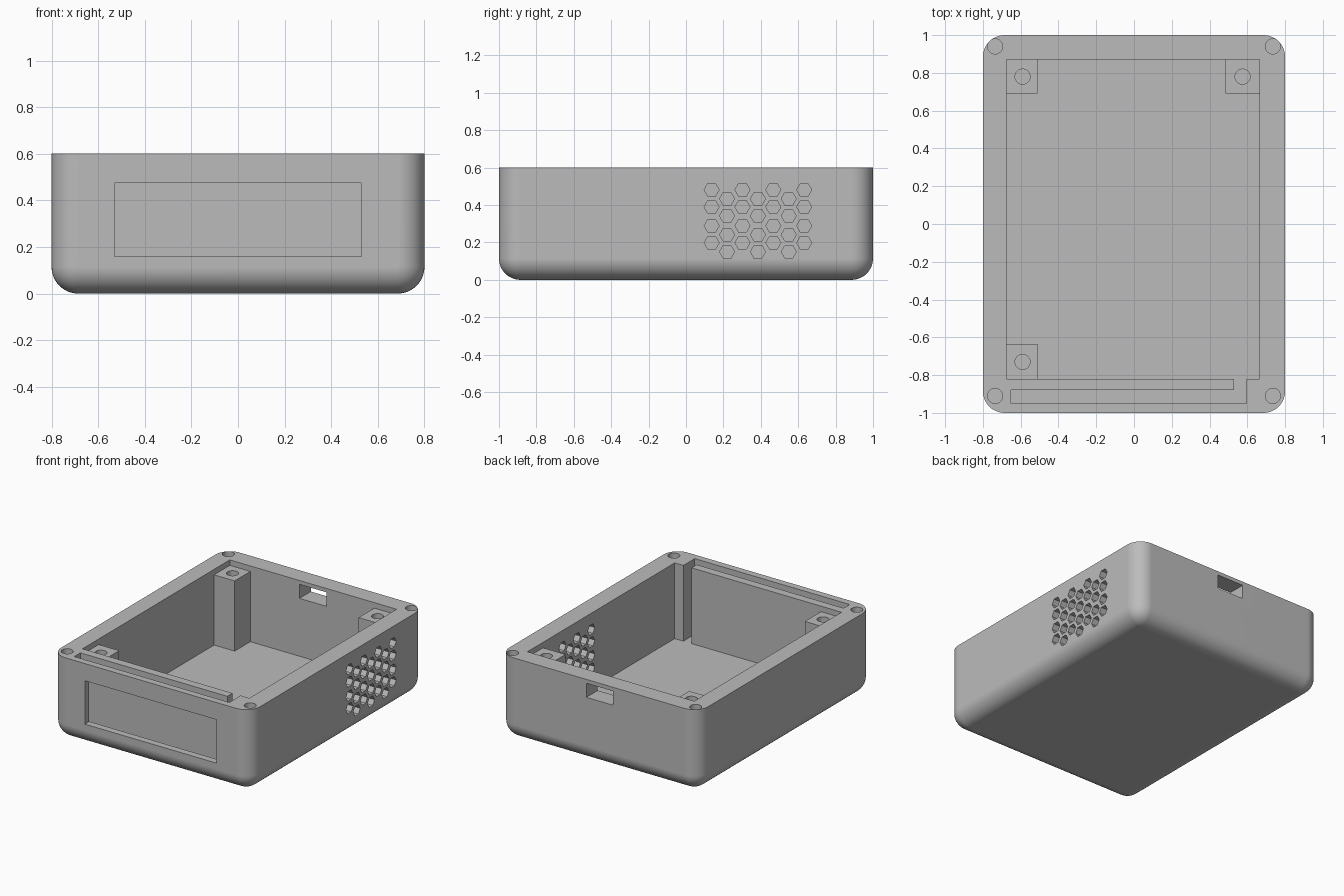
import bpy, bmesh, math
from mathutils import Matrix, Vector

cube = bpy.data.objects.get("Cube")
if cube:
    bpy.data.objects.remove(cube, do_unlink=True)

HEIGHT, FLOOR, RADIUS, POST_TOP = 0.6, 0.05, 0.115, 0.56

grey = bpy.data.materials.new("plain grey")
grey.use_nodes = True
grey.diffuse_color = (0.5, 0.5, 0.5, 1)
shader = next(n for n in grey.node_tree.nodes if n.type == 'BSDF_PRINCIPLED')
shader.inputs["Base Color"].default_value = grey.diffuse_color


def make(name, bm):
    bmesh.ops.recalc_face_normals(bm, faces=bm.faces)
    mesh = bpy.data.meshes.new(name)
    bm.to_mesh(mesh)
    bm.free()
    mesh.materials.append(grey)
    obj = bpy.data.objects.new(name, mesh)
    bpy.context.collection.objects.link(obj)
    return obj


def add_box(bm, x0, x1, y0, y1, z0, z1):
    centre = Vector((x0 + x1, y0 + y1, z0 + z1)) / 2
    size = Matrix.Diagonal((x1 - x0, y1 - y0, z1 - z0, 1))
    bmesh.ops.create_cube(bm, size=1, matrix=Matrix.Translation(centre) @ size)


def add_prism(bm, sides, radius, depth, matrix):
    bmesh.ops.create_cone(bm, cap_ends=True, segments=sides, radius1=radius,
                          radius2=radius, depth=depth, matrix=matrix)


def combine(target, bm, operation):
    """Apply a boolean with a temporary helper, then delete the helper."""
    helper = make("helper", bm)
    helper.hide_render = True
    mod = target.modifiers.new("boolean", 'BOOLEAN')
    mod.operation, mod.object, mod.solver = operation, helper, 'EXACT'
    bpy.context.view_layer.objects.active = target
    bpy.ops.object.modifier_apply(modifier=mod.name)
    bpy.data.objects.remove(helper, do_unlink=True)


# Outer shell: rounded uprights and rounded bottom, sharp rim
bm = bmesh.new()
add_box(bm, -0.8, 0.8, -1, 1, 0, HEIGHT)
rounded = [e for e in bm.edges if any(v.co.z < 0.01 for v in e.verts)]
bmesh.ops.bevel(bm, geom=rounded, offset=RADIUS, segments=12, profile=0.5,
                affect='EDGES', clamp_overlap=True)
case = make("enclosure_base", bm)

# Cavity, with the narrow display slot joined to it at the front
outline = [(-0.675, 0.87), (-0.675, -0.82), (0.53, -0.82), (0.53, -0.88),
           (-0.65, -0.88), (-0.65, -0.95), (0.595, -0.95), (0.595, -0.82),
           (0.665, -0.82), (0.665, 0.87)]
bm = bmesh.new()
base = bm.faces.new([bm.verts.new((x, y, FLOOR)) for x, y in outline])
top = bmesh.ops.extrude_face_region(bm, geom=[base])["geom"]
bmesh.ops.translate(bm, vec=(0, 0, HEIGHT),
                    verts=[v for v in top if isinstance(v, bmesh.types.BMVert)])
combine(case, bm, 'DIFFERENCE')

# Square mounting posts, sunk slightly into walls and floor
bm = bmesh.new()
for x0, x1, y0, y1 in [(-0.685, -0.51, 0.69, 0.88), (0.485, 0.675, 0.69, 0.88),
                       (-0.685, -0.51, -0.83, -0.635)]:
    add_box(bm, x0, x1, y0, y1, FLOOR - 0.01, POST_TOP)
combine(case, bm, 'UNION')

# Screw holes in the rim corners and in the posts
bm = bmesh.new()
rim = [(x, y, HEIGHT) for x in (-0.735, 0.735) for y in (-0.91, 0.94)]
posts = [(-0.59, 0.78, POST_TOP), (0.575, 0.78, POST_TOP), (-0.59, -0.73, POST_TOP)]
for spot in rim + posts:
    add_prism(bm, 28, 0.04, 0.4, Matrix.Translation(spot))
combine(case, bm, 'DIFFERENCE')

# Display window at the front and connector opening at the back
bm = bmesh.new()
add_box(bm, -0.53, 0.529, -1.1, -0.92, 0.16, 0.475)
add_box(bm, -0.115, 0.1, 0.8, 1.1, 0.47, 0.572)
combine(case, bm, 'DIFFERENCE')

# Honeycomb vents through the right-hand wall
bm = bmesh.new()
lie_down = Matrix.Rotation(math.pi / 2, 4, 'Y')
for column in range(7):
    for z in (0.198, 0.289, 0.39, 0.481):
        spot = (0.73, 0.137 + column * 0.0825, z - 0.048 * (column % 2))
        add_prism(bm, 6, 0.04, 0.3, Matrix.Translation(spot) @ lie_down
                  @ Matrix.Rotation(math.pi / 2, 4, 'Z'))
# Turn each hexagon so its points face along the wall
ys = [v.co.y for v in bm.verts]
if max(ys) - min(ys) < 6 * 0.0825 + 0.075:
    for start in range(0, len(bm.verts), 12):
        bm.verts.ensure_lookup_table()
        ring = bm.verts[start:start + 12]
        middle = sum((v.co for v in ring), Vector()) / 12
        bmesh.ops.rotate(bm, verts=ring, cent=middle,
                         matrix=Matrix.Rotation(math.pi / 6, 3, 'X'))
combine(case, bm, 'DIFFERENCE')

# Smooth the fillets and keep the flat walls flat
bpy.ops.object.select_all(action='DESELECT')
case.select_set(True)
bpy.context.view_layer.objects.active = case
bpy.ops.object.shade_smooth_by_angle(angle=math.radians(30))
weighted = case.modifiers.new("weighted_normals", 'WEIGHTED_NORMAL')
weighted.keep_sharp = True
